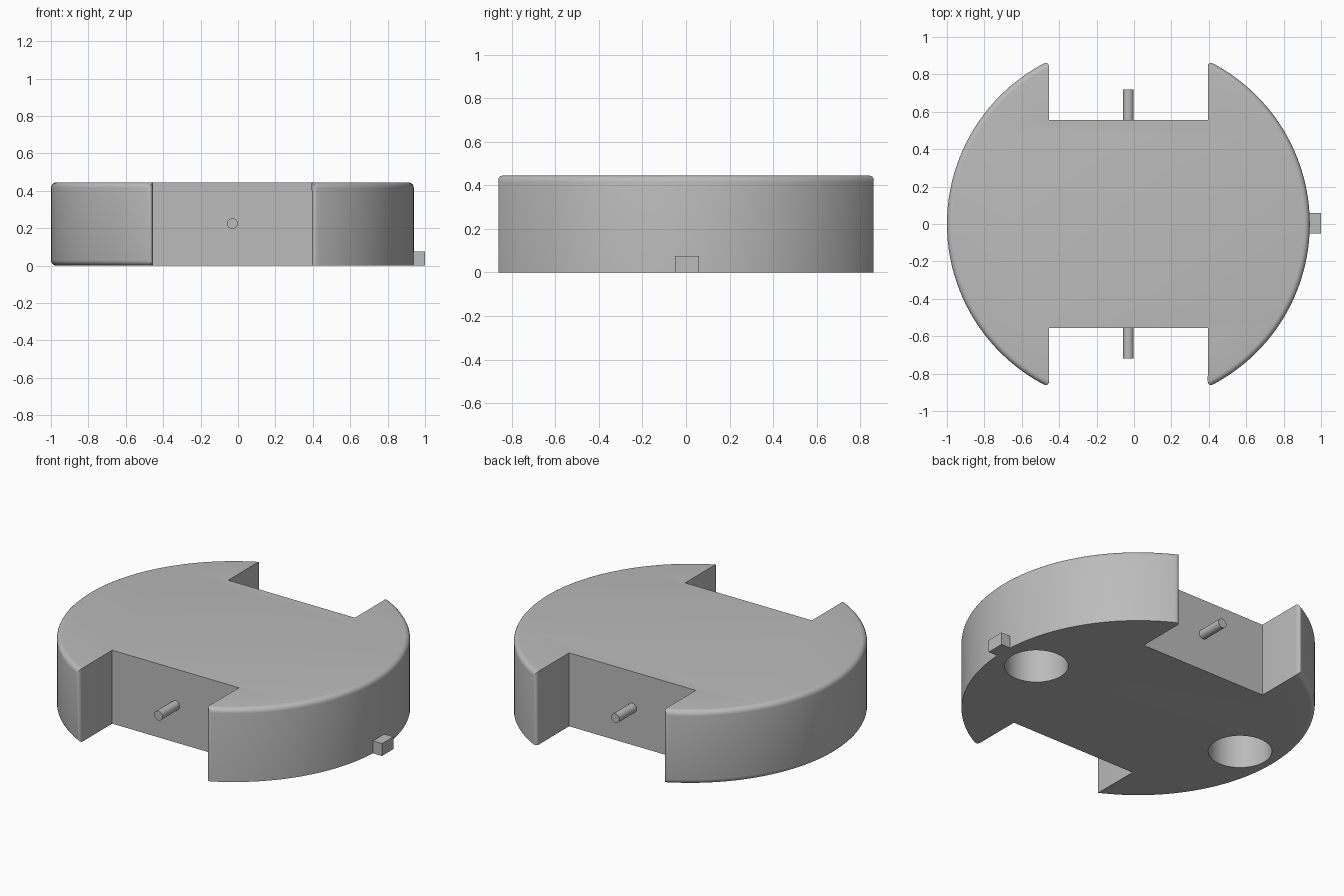
import bpy, bmesh, math
from mathutils import Matrix

if "Cube" in bpy.data.objects:
    bpy.data.objects.remove(bpy.data.objects["Cube"], do_unlink=True)

CX, R, H = -0.03, 0.97, 0.445       # hub centre, radius, height
NOTCH_X, NOTCH_Y = 0.425, 0.555     # wheel notch half width and inner face
STEPS = 48

grey = bpy.data.materials.new("plain grey")
grey.use_nodes = True
grey.diffuse_color = (0.5, 0.5, 0.5, 1)
grey.node_tree.nodes["Principled BSDF"].inputs["Base Color"].default_value = (0.5, 0.5, 0.5, 1)


def finish(bm, name):
    bmesh.ops.recalc_face_normals(bm, faces=bm.faces)
    mesh = bpy.data.meshes.new(name)
    bm.to_mesh(mesh)
    bm.free()
    mesh.materials.append(grey)
    obj = bpy.data.objects.new(name, mesh)
    bpy.context.collection.objects.link(obj)
    return obj


def activate(obj):
    bpy.ops.object.select_all(action='DESELECT')
    obj.select_set(True)
    bpy.context.view_layer.objects.active = obj


def smooth(obj):
    activate(obj)
    bpy.ops.object.shade_smooth_by_angle(angle=math.radians(32))


def cylinder(name, radius, depth, location, rotation=Matrix(), sides=32):
    bm = bmesh.new()
    bmesh.ops.create_cone(bm, cap_ends=True, segments=sides, radius1=radius, radius2=radius,
                          depth=depth, matrix=Matrix.Translation(location) @ rotation)
    return finish(bm, name)


# Body: disc outline with a wheel notch at front and back
half = math.acos(NOTCH_X / R)
outline = []
for side in (0, math.pi):
    for i in range(STEPS + 1):
        a = side - half + 2 * half * i / STEPS
        outline.append((CX + R * math.cos(a), R * math.sin(a)))
    s = 1 if side == 0 else -1
    outline += [(CX + s * NOTCH_X, s * NOTCH_Y), (CX - s * NOTCH_X, s * NOTCH_Y)]

bm = bmesh.new()
base = bm.faces.new([bm.verts.new((x, y, 0)) for x, y in outline])
extruded = bmesh.ops.extrude_face_region(bm, geom=[base], use_keep_orig=True)
bmesh.ops.translate(bm, vec=(0, 0, H), verts=[v for v in extruded["geom"] if isinstance(v, bmesh.types.BMVert)])
bmesh.ops.recalc_face_normals(bm, faces=bm.faces)


def on_rim(v):
    return math.hypot(v.co.x - CX, v.co.y) > R - 0.001


# Round the rim on top, the rim below on one half, and the upright tips
rounded = []
for e in bm.edges:
    a, b = e.verts
    if not (on_rim(a) and on_rim(b)):
        continue
    upright = abs(a.co.z - b.co.z) > 0.1
    tip = abs(abs(a.co.x - CX) - NOTCH_X) < 0.001
    if (upright and tip) or (not upright and (a.co.z > 0.1 or a.co.x < CX)):
        rounded.append(e)
bmesh.ops.bevel(bm, geom=rounded, offset=0.03, offset_type='OFFSET', segments=5,
                profile=0.5, affect='EDGES', clamp_overlap=False)
body = finish(bm, "body")

# Round sockets in the underside
for s in (-1, 1):
    cutter = cylinder("socket_cutter", 0.175, 0.7, (CX + s * 0.73, 0, 0), sides=48)
    cutter.hide_render = True
    mod = body.modifiers.new("socket", 'BOOLEAN')
    mod.operation, mod.solver, mod.object = 'DIFFERENCE', 'EXACT', cutter
    activate(body)
    bpy.ops.object.modifier_apply(modifier=mod.name)
    bpy.data.objects.remove(cutter, do_unlink=True)
smooth(body)

# Wheel axles
for name, s in (("front_axle", -1), ("back_axle", 1)):
    smooth(cylinder(name, 0.028, 0.185, (CX, s * 0.6275, 0.225), Matrix.Rotation(math.pi / 2, 4, 'X'), 24))

# Small block on the side
bm = bmesh.new()
bmesh.ops.create_cube(bm, size=1, matrix=Matrix.Translation((0.965, 0.005, 0.0375))
                      @ Matrix.Diagonal((0.07, 0.11, 0.075, 1)))
finish(bm, "side_block")
